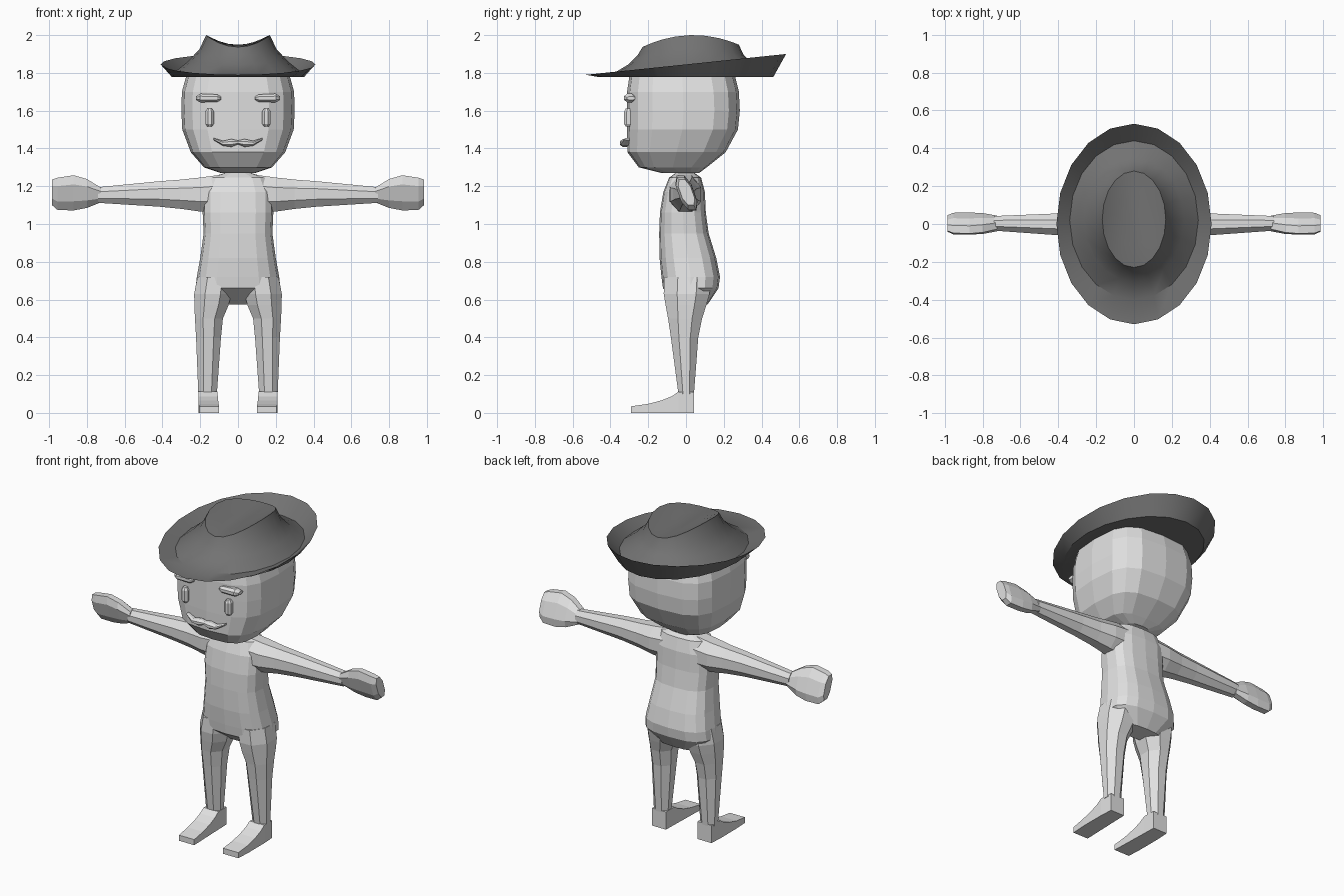
import bpy, bmesh, math


def material(name, v):
    m = bpy.data.materials.new(name)
    m.diffuse_color = (v, v, v, 1)
    return m


SKIN = material("light grey", 0.75)
FELT = material("dark grey", 0.17)


def bridge(name, rings, mat, mirror=False, smooth=False):
    """Skin a stack of point rings, close both ends."""
    bm = bmesh.new()
    vs = [[bm.verts.new(p) for p in r] for r in rings]
    n = len(vs[0])
    for a, b in zip(vs, vs[1:]):
        for i in range(n):
            j = (i + 1) % n
            bm.faces.new((a[i], a[j], b[j], b[i]))
    bm.faces.new(vs[0])
    bm.faces.new(vs[-1])
    bmesh.ops.recalc_face_normals(bm, faces=bm.faces)
    me = bpy.data.meshes.new(name)
    bm.to_mesh(me)
    bm.free()
    me.materials.append(mat)
    ob = bpy.data.objects.new(name, me)
    bpy.context.collection.objects.link(ob)
    if mirror:
        ob.modifiers.new("mirror", 'MIRROR').use_mirror_merge = False
    if smooth:
        bpy.ops.object.select_all(action='DESELECT')
        ob.select_set(True)
        bpy.context.view_layer.objects.active = ob
        bpy.ops.object.shade_smooth_by_angle(angle=math.radians(35))
    return ob


def section(n, e, turn):
    """Unit rounded-square outline touching -1 and 1."""
    pts = []
    for i in range(n):
        t = 2 * math.pi * (i + turn) / n
        c, s = math.cos(t), math.sin(t)
        pts.append((math.copysign(abs(c) ** (2 / e), c), math.copysign(abs(s) ** (2 / e), s)))
    m = max(p[0] for p in pts)
    return [(a / m, b / m) for a, b in pts]


def loft(name, axis, rows, n=8, e=2.0, turn=0.5, mirror=False, lean=0.0):
    """Rows hold a position on the axis and the bounds in the other two axes."""
    rings = []
    for t, a0, a1, b0, b1 in rows:
        ring = []
        for u, v in section(n, e, turn):
            a = (a0 + a1) / 2 + u * (a1 - a0) / 2
            b = (b0 + b1) / 2 + v * (b1 - b0) / 2
            a -= lean * v * (b1 - b0) / 2
            ring.append({'x': (t, a, b), 'y': (a, t, b), 'z': (a, b, t)}[axis])
        rings.append(ring)
    return bridge(name, rings, SKIN, mirror)


# Head with a flat face and rounded back
loft("head", 'z', [
    (1.27, -.09, .09, -.13, .07), (1.30, -.18, .18, -.25, .11),
    (1.38, -.25, .25, -.31, .21), (1.50, -.295, .295, -.312, .275),
    (1.60, -.30, .30, -.312, .285), (1.70, -.297, .297, -.312, .28),
    (1.78, -.275, .275, -.30, .26), (1.83, -.20, .20, -.20, .20)],
    n=16, e=3.2, turn=0)

# Torso from neck to crotch
loft("torso", 'z', [
    (1.30, -.06, .06, -.05, .04), (1.27, -.07, .07, -.055, .045),
    (1.245, -.15, .15, -.09, .08), (1.17, -.185, .185, -.12, .10),
    (1.06, -.187, .187, -.138, .105), (0.95, -.182, .182, -.142, .12),
    (0.82, -.20, .20, -.14, .16), (0.72, -.218, .218, -.13, .18),
    (0.66, -.225, .225, -.122, .172), (0.575, -.13, .13, -.01, .115)],
    n=16, e=2.8, turn=0)

# Limbs
loft("leg", 'z', [
    (0.72, .03, .215, -.115, .13), (0.63, .035, .232, -.118, .125),
    (0.57, .05, .231, -.108, .108), (0.50, .08, .228, -.095, .085),
    (0.40, .09, .222, -.08, .065), (0.10, .112, .21, -.04, .042)],
    mirror=True)
loft("foot", 'y', [
    (.042, .11, .205, 0, .11), (-.04, .108, .21, 0, .112),
    (-.075, .107, .21, 0, .088), (-.13, .105, .21, 0, .066),
    (-.20, .103, .21, 0, .048), (-.29, .10, .205, 0, .035)],
    n=4, mirror=True)
loft("arm", 'x', [
    (.08, -.09, .08, 1.06, 1.262), (.20, -.085, .08, 1.066, 1.246),
    (.30, -.068, .065, 1.08, 1.235), (.42, -.058, .055, 1.092, 1.226),
    (.74, -.035, .042, 1.112, 1.195)], mirror=True)
loft("hand", 'x', [
    (.725, -.032, .038, 1.115, 1.192), (.80, -.04, .045, 1.085, 1.238),
    (.87, -.04, .045, 1.072, 1.258), (.955, -.04, .045, 1.074, 1.245),
    (.985, -.03, .035, 1.10, 1.235)], e=2.4, mirror=True, lean=0.35)

# Face details
loft("eye", 'z', [
    (1.515, .138, .162, -.318, -.29), (1.53, .128, .172, -.328, -.28),
    (1.595, .128, .172, -.328, -.28), (1.612, .138, .162, -.318, -.29)],
    mirror=True)
loft("eyebrow", 'x', [
    (.09, -.315, -.28, 1.658, 1.674), (.11, -.328, -.28, 1.646, 1.686),
    (.20, -.328, -.27, 1.644, 1.69), (.222, -.312, -.27, 1.656, 1.676)],
    mirror=True)
loft("moustache", 'x', [
    (0, -.342, -.30, 1.422, 1.442), (.035, -.35, -.30, 1.408, 1.45),
    (.08, -.345, -.30, 1.414, 1.44), (.13, -.325, -.295, 1.445, 1.456)],
    mirror=True)


# Hat: flat base, tilted rim, concave crown with a dented top
def oval(rx, ry, cy, height, n=20):
    ring = []
    for i in range(n):
        t = 2 * math.pi * i / n
        c, s = math.cos(t), math.sin(t)
        ring.append((rx * c, cy + ry * s, height(c, s)))
    return ring


bridge("hat", [
    oval(.35, .462, 0, lambda c, s: 1.778),
    oval(.41, .53, 0, lambda c, s: 1.845 + .055 * s),
    oval(.34, .42, .02, lambda c, s: 1.80 + .012 * s),
    oval(.265, .33, .025, lambda c, s: 1.845 + .015 * c * c),
    oval(.205, .28, .025, lambda c, s: 1.895 + .03 * c * c),
    oval(.168, .255, .025, lambda c, s: 1.943 + .057 * c * c + .006 * s),
    oval(.075, .15, .025, lambda c, s: 1.948)],
    FELT, smooth=True)
